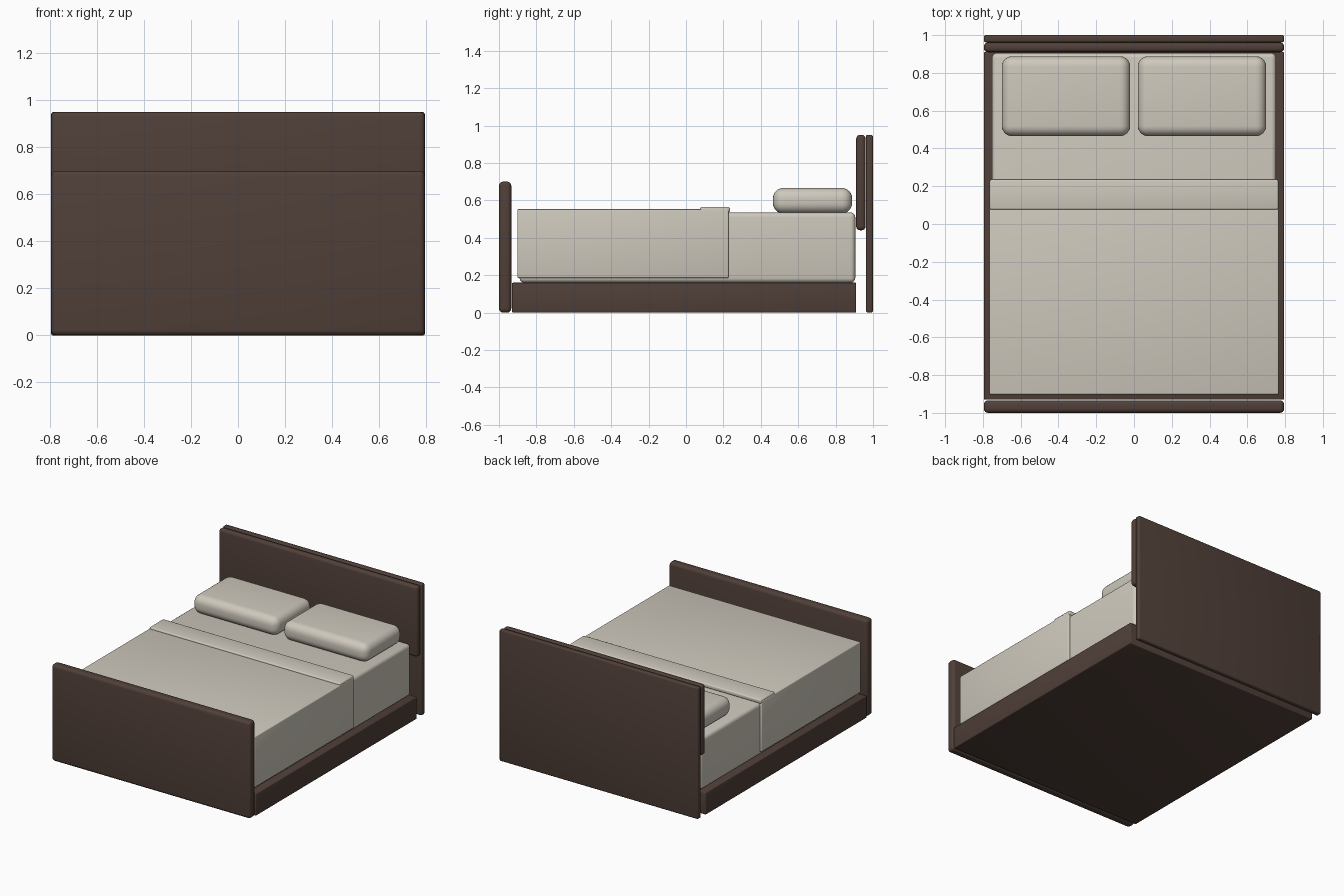
import bpy
import math

cube = bpy.data.objects.get("Cube")
if cube:
    bpy.data.objects.remove(cube, do_unlink=True)


def make_material(name, rgb):
    mat = bpy.data.materials.new(name)
    mat.use_nodes = True
    colour = (*rgb, 1.0)
    mat.diffuse_color = colour
    mat.node_tree.nodes["Principled BSDF"].inputs["Base Color"].default_value = colour
    return mat


wood = make_material("dark brown wood", (0.080, 0.050, 0.040))
linen = make_material("warm off-white linen", (0.620, 0.580, 0.505))


def rounded_box(name, xs, ys, zs, radius, mat, segments=3):
    """Box spanning the given ranges, with rounded edges."""
    spans = (xs, ys, zs)
    bpy.ops.mesh.primitive_cube_add(size=1, location=[(a + b) / 2 for a, b in spans])
    obj = bpy.context.object
    obj.name = obj.data.name = name
    obj.scale = [b - a for a, b in spans]
    bpy.ops.object.transform_apply(location=False, rotation=False, scale=True)
    bevel = obj.modifiers.new("rounded_edges", "BEVEL")
    bevel.width = radius
    bevel.segments = segments
    bpy.ops.object.modifier_apply(modifier=bevel.name)
    bpy.ops.object.shade_smooth_by_angle(angle=math.radians(35))
    obj.data.materials.append(mat)
    return obj


W = 0.795  # half width of the frame

# Wooden frame
rounded_box("bed_base", (-W, W), (-0.93, 0.91), (0, 0.16), 0.006, wood)
rounded_box("footboard", (-W, W), (-1.0, -0.934), (0, 0.70), 0.022, wood, 4)
rounded_box("headboard_cushion_panel", (-W, W), (0.91, 0.96), (0.44, 0.95), 0.02, wood, 4)
rounded_box("headboard_back_panel", (-W, W), (0.962, 1.0), (0, 0.95), 0.01, wood)

# Mattress and bedding
rounded_box("mattress", (-0.752, 0.752), (-0.89, 0.905), (0.16, 0.535), 0.025, linen, 4)
rounded_box("blanket", (-0.766, 0.766), (-0.902, 0.228), (0.185, 0.553), 0.007, linen)
rounded_box("blanket_fold", (-0.764, 0.764), (0.076, 0.235), (0.535, 0.565), 0.009, linen)

# Pair of pillows
for side, name in ((-1, "right_pillow"), (1, "left_pillow")):
    xs = sorted((side * 0.02, side * 0.70))
    rounded_box(name, xs, (0.465, 0.888), (0.53, 0.666), 0.055, linen, 6)
